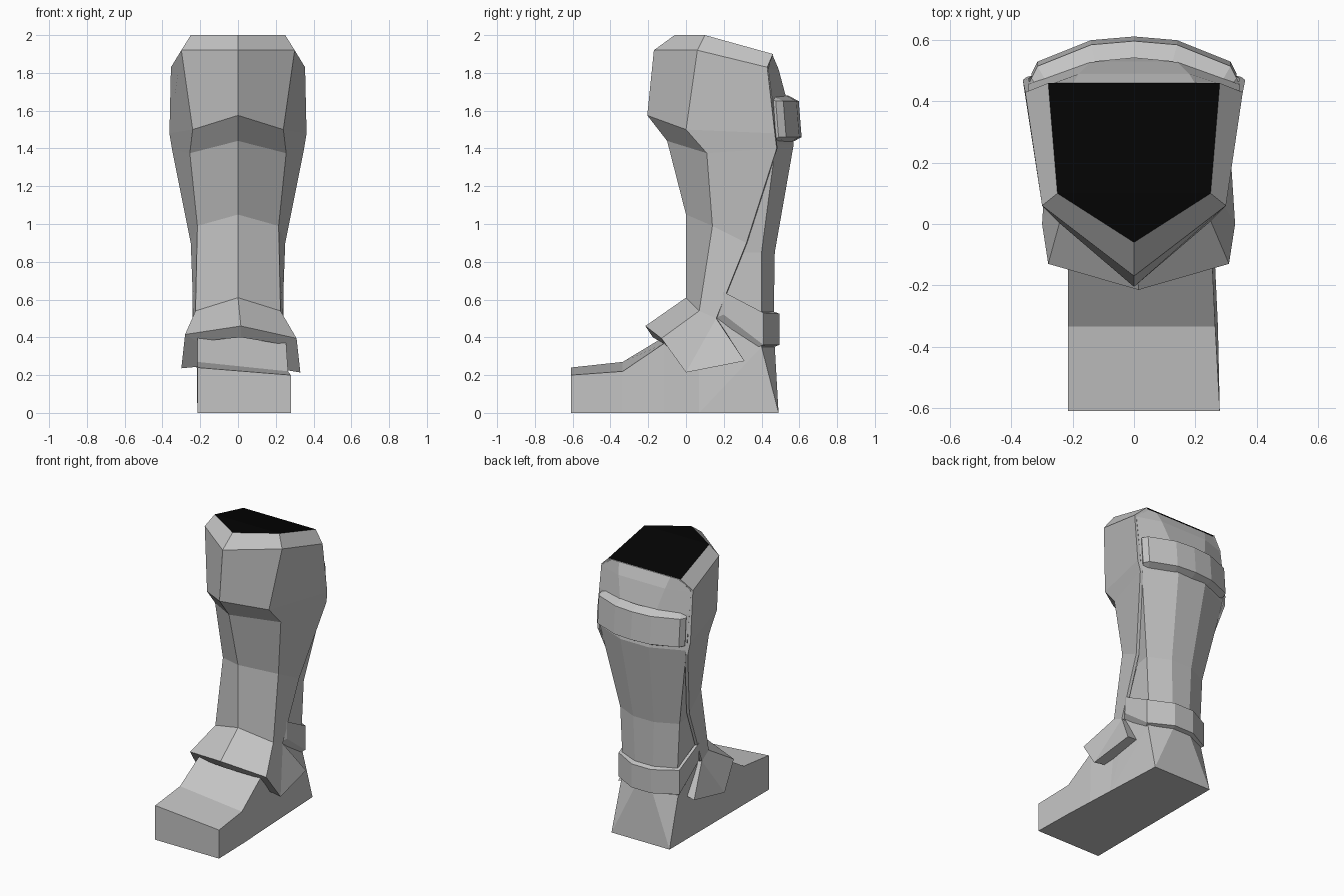
import bpy
import bmesh
from mathutils import Vector

cube = bpy.data.objects.get("Cube")
if cube:
    bpy.data.objects.remove(cube)


def material(name, rgb):
    m = bpy.data.materials.new(name)
    m.use_nodes = True
    m.diffuse_color = (*rgb, 1)
    m.node_tree.nodes["Principled BSDF"].inputs["Base Color"].default_value = (*rgb, 1)
    return m


GREY = material("plain grey", (0.55, 0.55, 0.55))
BLACK = material("opening black", (0.001, 0.001, 0.001))


def finish(name, bm, mat=GREY, thickness=0):
    bmesh.ops.remove_doubles(bm, verts=bm.verts, dist=0.0005)
    bmesh.ops.recalc_face_normals(bm, faces=bm.faces)
    mesh = bpy.data.meshes.new(name)
    bm.to_mesh(mesh)
    bm.free()
    mesh.materials.append(mat)
    obj = bpy.data.objects.new(name, mesh)
    bpy.context.collection.objects.link(obj)
    if thickness:
        mod = obj.modifiers.new("thickness", "SOLIDIFY")
        mod.thickness = thickness
        mod.offset = -1


def loft(name, rings, closed=True, thickness=0):
    """Skin a series of matching point rings, capped when closed."""
    bm = bmesh.new()
    rows = [[bm.verts.new(p) for p in ring] for ring in rings]
    n = len(rows[0])
    for a, b in zip(rows, rows[1:]):
        for i in range(n if closed else n - 1):
            j = (i + 1) % n
            bm.faces.new((a[i], a[j], b[j], b[i]))
    if closed:
        bm.faces.new(rows[0])
        bm.faces.new(rows[-1])
    finish(name, bm, thickness=thickness)


def mirror(p):
    return (-p[0], *p[1:])


def both_sides(half):
    """Extend a half path running from the +x side to the middle."""
    return half + [mirror(p) for p in reversed(half) if p[0] > 0]


# Shin guard: rear edge, side crease and front ridge at each level
shin = [
    [(.28, .46, 1.9), (.25, .10, 2.0), (0, -.06, 2.0)],
    [(.355, .43, 1.83), (.30, .06, 1.92), (0, -.17, 1.92)],
    [(.363, .47, 1.48), (.24, 0, 1.5), (0, -.205, 1.575)],
    [(.35, .48, 1.4), (.255, .11, 1.375), (0, -.10, 1.44)],
    [(.25, .32, .9), (.215, .14, .99), (0, 0, 1.05)],
    [(.235, .16, .5), (.225, .07, .54), (0, 0, .61)],
]
loft("shin_guard", [both_sides(r) for r in shin], closed=False, thickness=.02)

# Dark opening at the top
bm = bmesh.new()
v = [bm.verts.new(p) for p in both_sides(shin[0])]
bm.faces.new(v[1:4])
bm.faces.new((v[0], v[1], v[3], v[4]))
finish("top_opening", bm, BLACK)

# Flared instep guard with side wings and an underside running into the foot
rear, crease, ridge = shin[-1]
lip, brow = (0, -.215, .46), (.295, -.13, .405)
tip, wing = (.315, 0, .225), (.295, .31, .285)
rim = [lip, brow, tip, wing, rear]
inner = [(0, -.175, .40), (.23, -.11, .37), (.20, 0, .24), (.19, .29, .30), (.19, .17, .49)]
faces = [(ridge, crease, brow, lip), (crease, rear, tip, brow), (rear, wing, tip)]
faces += [(rim[i], rim[i + 1], inner[i + 1], inner[i]) for i in range(4)]
bm = bmesh.new()
for f in faces:
    bm.faces.new([bm.verts.new(p) for p in f])
    bm.faces.new([bm.verts.new(mirror(p)) for p in reversed(f)])
# The guard sits slightly lower and wider on the +x side
for vert in bm.verts:
    if vert.co.z < .47:
        vert.co += Vector((.015, 0, -.035 * vert.co.x))
finish("instep_guard", bm)

# Calf: front (hidden), side and back corners at each level
calf = [
    (.34, (.20, .15), (.22, .40), (.07, .465)),
    (.54, (.20, .15), (.215, .40), (.07, .465)),
    (.85, (.21, .28), (.23, .40), (.08, .47)),
    (1.42, (.30, .40), (.335, .475), (.11, .57)),
    (1.67, (.30, .36), (.345, .455), (.14, .53)),
    (1.82, (.30, .36), (.345, .435), (.18, .49)),
    (1.895, (.22, .40), (.275, .455), (.2, .458)),
]
loft("calf", [both_sides([(x, y, z) for x, y in pts]) for z, *pts in calf])

# Foot: y, top height at -x and +x, top edge at -x and +x, sole edge at +x
foot = [
    (-.61, .24, .20, -.215, .28, .28),
    (-.335, .27, .22, -.215, .265, .274),
    (-.12, .40, .365, -.215, .255, .264),
    (.07, .5, .5, -.21, .21, .255),
]
loft("foot", [[(-.215, y, 0), (left, y, zl), (right, y, zr), (sole, y, 0)]
              for y, zl, zr, left, right, sole in foot])

# Heel: hull between the sole and the ankle
bm = bmesh.new()
points = [(-.215, .07, 0), (.255, .07, 0), (-.215, .49, 0), (.235, .49, 0)]
for s in (-1, 1):
    points += [(.21 * s, .07, .5), (.21 * s, .2, .5), (.22 * s, .40, .35), (.07 * s, .47, .35)]
for p in points:
    bm.verts.new(p)
bmesh.ops.convex_hull(bm, input=bm.verts)
finish("heel", bm)


# Straps: path of outer points, each with its bottom and top height
def strap(name, half, lean, depth, bevel):
    rings = []
    for x, y, low, high in both_sides(half):
        k = .9 * x
        rings.append([(k, y - depth, high + bevel), (x, y, high),
                      (x, y + lean, low), (k, y + lean - depth, low - bevel)])
    loft(name, rings)


strap("upper_strap", [(.335, .475, 1.46, 1.65), (.315, .515, 1.46, 1.65),
                      (.14, .585, 1.46, 1.65), (0, .597, 1.46, 1.65)], .015, .055, .03)
strap("ankle_strap", [(.24, .20, .52, .64), (.235, .41, .36, .53),
                      (.075, .495, .36, .525)], 0, .04, .015)
